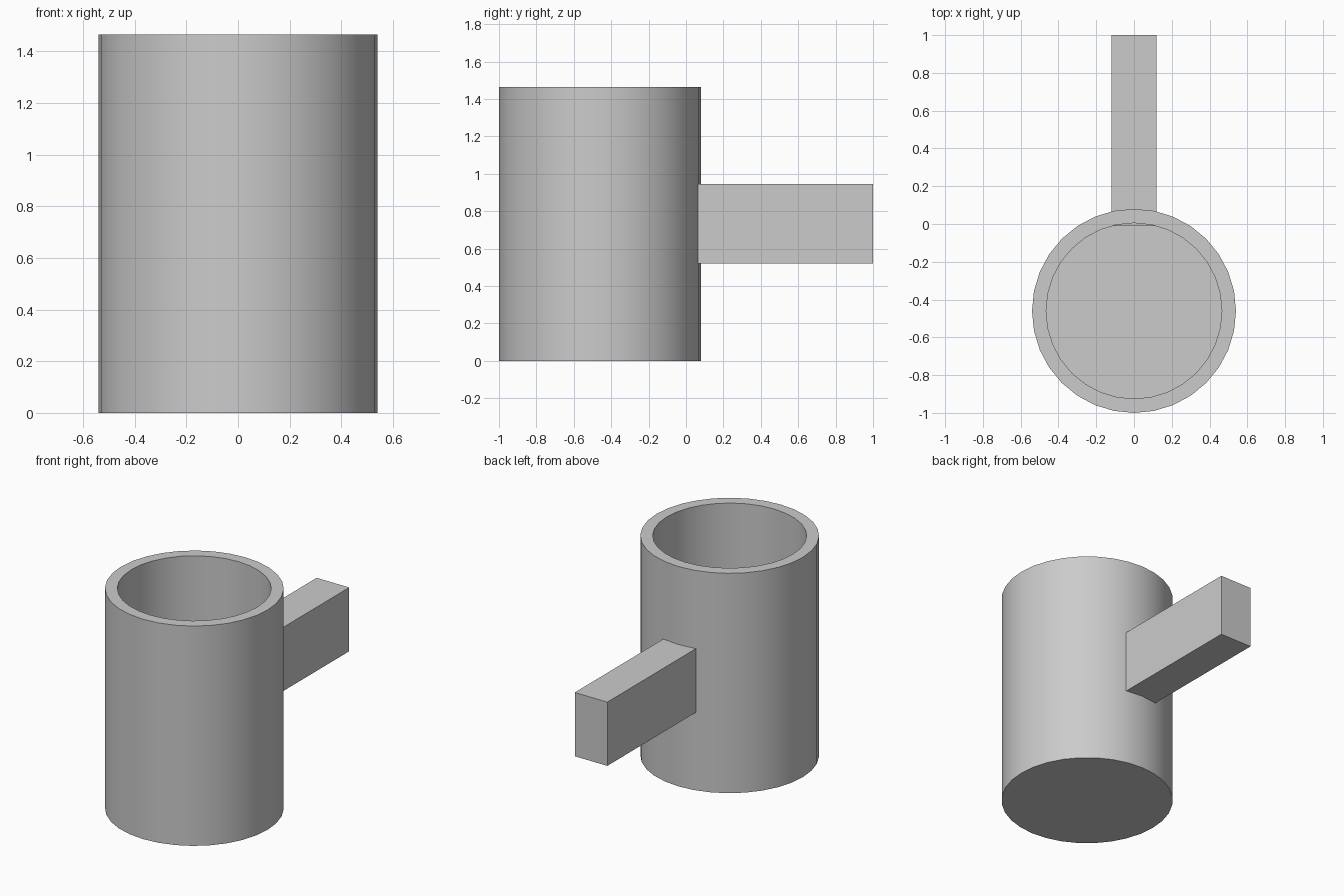
import bpy, bmesh, math

cube = bpy.data.objects.get("Cube")
if cube:
    bpy.data.objects.remove(cube, do_unlink=True)

GREY = (0.6, 0.6, 0.6, 1.0)
SIDES = 32
CENTRE_Y = -0.46
HEIGHT = 1.465

grey = bpy.data.materials.new("plain grey")
grey.use_nodes = True
grey.diffuse_color = GREY
grey.node_tree.nodes["Principled BSDF"].inputs["Base Color"].default_value = GREY


def add_object(name, bm):
    """Turn a bmesh into a named grey object."""
    bmesh.ops.recalc_face_normals(bm, faces=bm.faces)
    mesh = bpy.data.meshes.new(name)
    bm.to_mesh(mesh)
    bm.free()
    mesh.materials.append(grey)
    obj = bpy.data.objects.new(name, mesh)
    bpy.context.collection.objects.link(obj)
    return obj


# Cup: rings up the outer wall, over the rim and down to the inner floor
bm = bmesh.new()
rings = []
for radius, z in [(0.54, 0), (0.54, HEIGHT), (0.465, HEIGHT), (0.465, 0.075)]:
    angles = [2 * math.pi * i / SIDES for i in range(SIDES)]
    rings.append([bm.verts.new((radius * math.cos(a), CENTRE_Y + radius * math.sin(a), z))
                  for a in angles])
for low, high in zip(rings, rings[1:]):
    for i in range(SIDES):
        j = (i + 1) % SIDES
        bm.faces.new((low[i], low[j], high[j], high[i]))
bm.faces.new(rings[0])
bm.faces.new(rings[-1])
cup = add_object("cup_body", bm)

bpy.ops.object.select_all(action='DESELECT')
cup.select_set(True)
bpy.context.view_layer.objects.active = cup
bpy.ops.object.shade_smooth_by_angle(angle=math.radians(30))

# Handle: straight bar, its root just breaking through the inner wall
bm = bmesh.new()
bmesh.ops.create_cube(bm, size=1)
bmesh.ops.scale(bm, vec=(0.24, 1.01, 0.425), verts=bm.verts)
bmesh.ops.translate(bm, vec=(0, 0.495, 0.7325), verts=bm.verts)
add_object("handle", bm)
